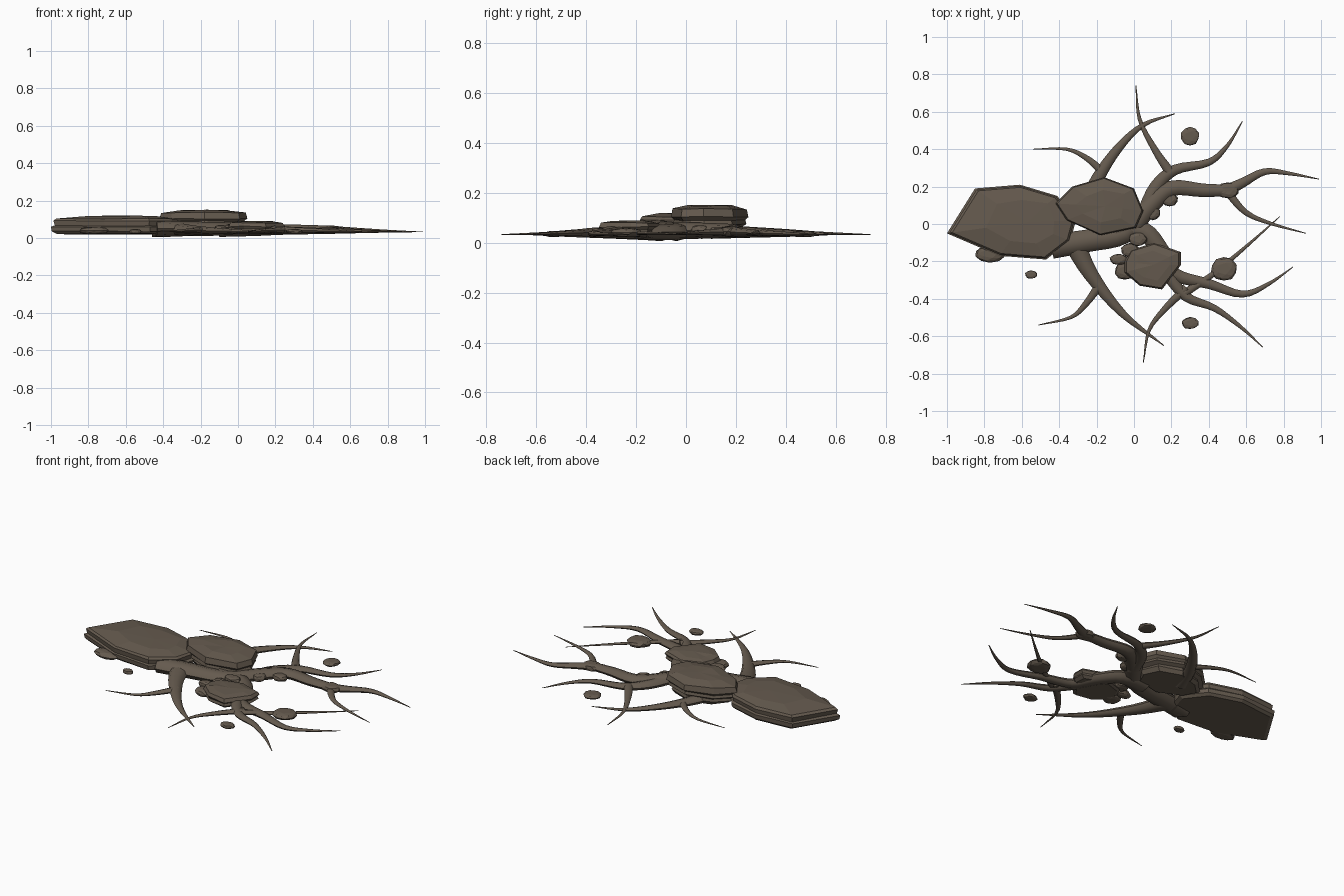
import bpy, bmesh, math, random
from mathutils import Vector

random.seed(4)
cube = bpy.data.objects.get("Cube")
if cube:
    bpy.data.objects.remove(cube)

bark = bpy.data.materials.new("earth_brown")
bark.use_nodes = True
BROWN = (0.13, 0.103, 0.077, 1)
bark.diffuse_color = BROWN
bark.node_tree.nodes["Principled BSDF"].inputs["Base Color"].default_value = BROWN


def finish(name, bm, smooth=False):
    bmesh.ops.recalc_face_normals(bm, faces=bm.faces)
    mesh = bpy.data.meshes.new(name)
    bm.to_mesh(mesh)
    bm.free()
    obj = bpy.data.objects.new(name, mesh)
    bpy.context.collection.objects.link(obj)
    mesh.materials.append(bark)
    if smooth:
        bpy.ops.object.select_all(action='DESELECT')
        obj.select_set(True)
        bpy.context.view_layer.objects.active = obj
        bpy.ops.object.shade_smooth_by_angle(angle=math.radians(50))
    return obj


def skin(bm, rings):
    # bridge consecutive closed rings with quads
    for a, b in zip(rings, rings[1:]):
        n = len(a)
        for i in range(n):
            j = (i + 1) % n
            bm.faces.new((a[i], a[j], b[j], b[i]))


def slab(name, outline, tiers):
    # layered stone: the outline repeated at each (scale, height) tier
    bm = bmesh.new()
    mid = sum((Vector(p) for p in outline), Vector((0, 0))) / len(outline)
    rings = []
    for k, (s, z) in enumerate(tiers):
        ring = []
        for p in outline:
            wobble = 0 if k < len(tiers) - 1 else random.uniform(-0.12, 0.12)
            q = mid + (Vector(p) - mid) * (s + wobble)
            ring.append(bm.verts.new((q.x, q.y, z + random.uniform(-0.003, 0.003))))
        rings.append(ring)
    skin(bm, rings)
    bm.faces.new(rings[0])
    tip = bm.verts.new((mid.x + 0.02, mid.y, tiers[-1][1] + 0.002))
    top = rings[-1]
    for i in range(len(top)):
        bm.faces.new((top[i], top[(i + 1) % len(top)], tip))
    finish(name, bm)


def spline(points, steps=4):
    # smooth path through the points
    pts = [Vector(p) for p in points]
    pts = [2 * pts[0] - pts[1]] + pts + [2 * pts[-1] - pts[-2]]
    path = []
    for a, b, c, d in zip(pts, pts[1:], pts[2:], pts[3:]):
        for k in range(steps):
            t = k / steps
            path.append(0.5 * (2 * b + (c - a) * t + (2 * a - 5 * b + 4 * c - d) * t * t
                               + (3 * b - a - 3 * c + d) * t ** 3))
    return path + [pts[-2]]


def root(name, points, r0, r1=0.002, z0=0.045, z1=0.033, sides=8):
    # tapered tube lying on the ground, slightly flattened
    bm = bmesh.new()
    path = spline(points)
    rings = []
    for i, p in enumerate(path):
        t = i / (len(path) - 1)
        d = (path[min(i + 1, len(path) - 1)] - path[max(i - 1, 0)]).normalized()
        r = r0 + (r1 - r0) * t
        z = z0 + (z1 - z0) * t
        ring = []
        for k in range(sides):
            a = math.tau * k / sides
            off = Vector((-d.y, d.x)) * math.cos(a) * r
            ring.append(bm.verts.new((p.x + off.x, p.y + off.y, z + 0.65 * r * math.sin(a))))
        rings.append(ring)
    skin(bm, rings)
    bm.faces.new(rings[0])
    bm.faces.new(rings[-1])
    finish(name, bm, True)


def pebble(name, x, y, rx, ry, z, h):
    # faceted flattened stone
    bm = bmesh.new()
    bmesh.ops.create_icosphere(bm, subdivisions=2, radius=1)
    for v in bm.verts:
        v.co *= random.uniform(0.92, 1.06)
        v.co.z = max(-0.7, min(0.7, v.co.z)) / 0.7
        v.co = Vector((x + v.co.x * rx, y + v.co.y * ry, z + v.co.z * h))
    finish(name, bm)


# Stone slabs
slab("large_slab",
     [(-1, -.05), (-.85, .19), (-.61, .21), (-.41, .15), (-.31, .02),
      (-.34, -.09), (-.47, -.19), (-.72, -.17)],
     [(.92, .022), (.99, .035), (1, .058), (.95, .066), (.97, .09), (.93, .104), (.6, .118)])
slab("upper_slab",
     [(-.42, .11), (-.33, .2), (-.16, .25), (0, .19), (.05, .07),
      (.01, -.02), (-.18, -.06), (-.36, .02)],
     [(.75, .025), (.85, .045), (.82, .06), (.95, .075), (.92, .09),
      (1, .105), (.96, .135), (.62, .149)])
slab("small_slab",
     [(-.05, -.2), (-.02, -.14), (.11, -.1), (.25, -.15), (.25, -.22),
      (.15, -.35), (.03, -.33), (-.05, -.26)],
     [(.85, .022), (.97, .035), (.93, .05), (1, .062), (.93, .08), (.55, .088)])

# Main trunk and thick roots
root("trunk", [(-.44, -.12), (-.25, -.09), (-.05, -.05), (.08, .09), (.2, .19),
               (.37, .18), (.52, .18)], .066, .03, .05, .046)
root("trunk_end", [(-.36, -.1), (-.46, -.1)], .06, .03, .045, .026)
root("front_trunk", [(-.1, -.04), (.05, -.04), (.15, -.15), (.22, -.27), (.4, -.32),
                     (.58, -.375), (.72, -.32), (.85, -.23)], .06)

# Thin branching roots
root("left_fork_back", [(.48, .17), (.58, .22), (.7, .28), (.83, .27), (.99, .24)], .034)
root("left_fork_front", [(.5, .17), (.6, .06), (.74, 0), (.92, -.05)], .022)
root("back_left_root", [(.06, .06), (.12, .2), (.22, .29), (.4, .33), (.5, .42), (.58, .55)], .045)
root("back_root", [(.19, .28), (.11, .4), (.03, .56), (.01, .74)], .026)
root("back_right_root", [(-.25, .1), (-.19, .25), (-.08, .41), (.05, .53), (.22, .59)], .045)
root("back_right_twig", [(-.17, .28), (-.25, .35), (-.36, .4), (-.54, .4)], .022)
root("front_right_root", [(-.32, -.1), (-.23, -.27), (-.06, -.48), (.16, -.65)], .058)
root("front_right_twig", [(-.18, -.32), (-.26, -.43), (-.34, -.5), (-.51, -.54)], .024)
root("front_left_root", [(.18, -.27), (.28, -.39), (.43, -.45), (.57, -.55), (.69, -.66)], .034)
root("front_twig", [(.28, -.34), (.16, -.46), (.08, -.57), (.05, -.74)], .024)
root("crossing_twig", [(.27, -.37), (.42, -.27), (.6, -.12), (.78, .04)], .022)

# Knot and loose stones: x, y, half width, half depth, height centre, half height
STONES = [(.5, .18, .06, .045, .045, .02), (.48, -.24, .07, .065, .04, .018),
          (.3, .47, .05, .05, .035, .012), (.3, -.53, .045, .033, .035, .012),
          (-.55, -.27, .033, .023, .035, .012), (-.77, -.16, .08, .045, .04, .018),
          (.19, .13, .045, .035, .045, .018), (-.08, -.19, .05, .03, .05, .02),
          (.02, -.08, .05, .04, .065, .02), (-.05, -.25, .055, .05, .04, .02),
          (.1, .06, .04, .04, .05, .02), (-.02, -.14, .05, .04, .055, .02)]
for i, s in enumerate(STONES):
    pebble("root_knot" if i == 0 else f"stone_{i}", *s)
